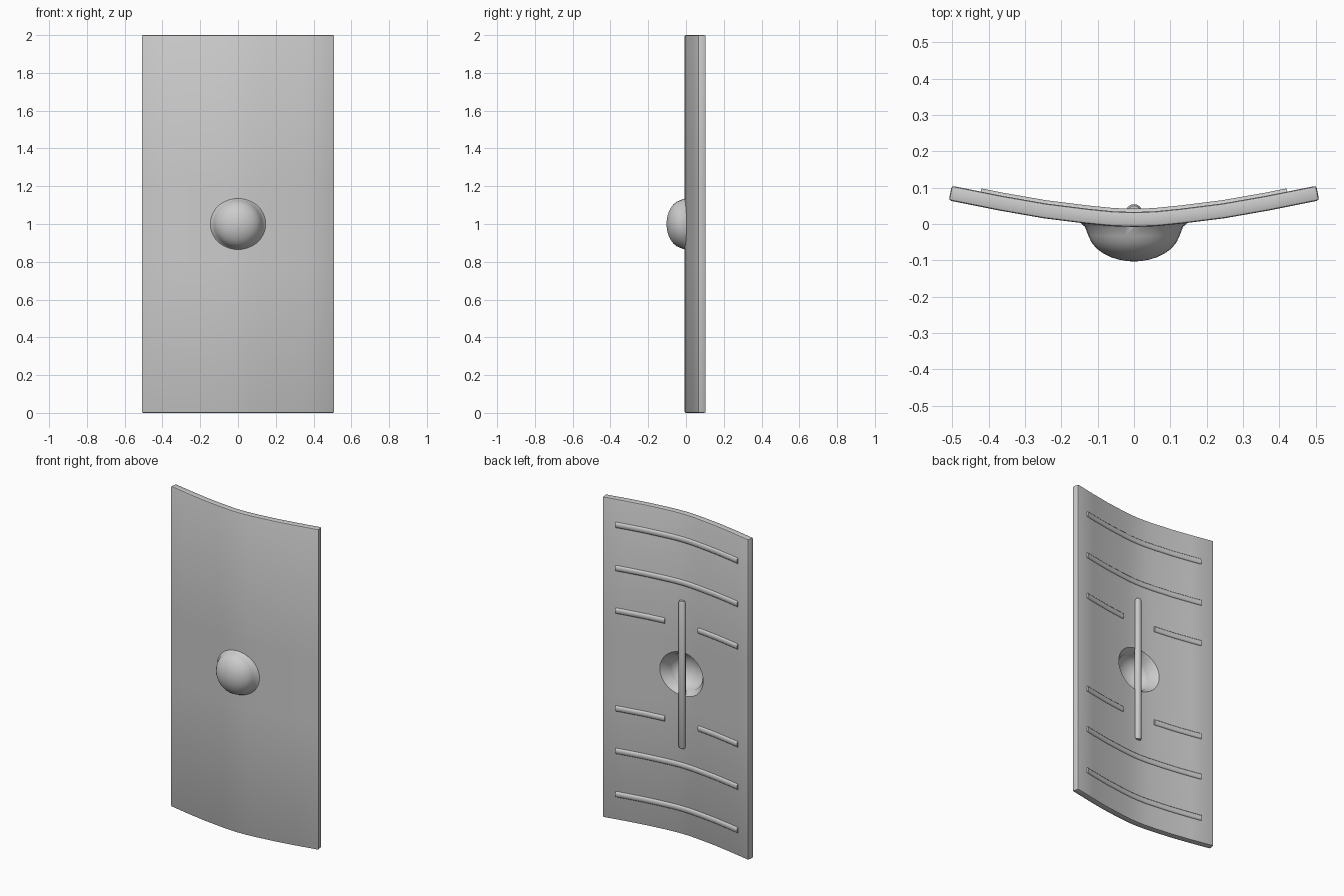
import bpy, bmesh, math
from mathutils import Vector

if "Cube" in bpy.data.objects:
    bpy.data.objects.remove(bpy.data.objects["Cube"])

# Half of the front curve (x, y), mirrored into the full curve
HALF = [(0, -.008), (.06, -.006), (.13, .001), (.25, .016), (.37, .037), (.51, .065)]
FRONT = [(-x, y) for x, y in HALF[:0:-1]] + HALF
THICK = .041


def front_y(x):
    x = abs(x)
    for (x0, y0), (x1, y1) in zip(HALF, HALF[1:]):
        if x <= x1:
            return y0 + (y1 - y0) * (x - x0) / (x1 - x0)
    return HALF[-1][1]


def normal(x):
    e = .05
    a, b = max(x - e, -.51), min(x + e, .51)
    return Vector((-(front_y(b) - front_y(a)), b - a)).normalized()


def offset(x, d):
    return Vector((x, front_y(x))) + normal(x) * d


def make(name, rings, closed=False):
    """Skin a list of equal closed rings; closed joins the last ring to the first."""
    bm = bmesh.new()
    vs = [[bm.verts.new(p) for p in r] for r in rings]
    n = len(vs[0])
    for a, b in zip(vs, vs[1:]):
        for i in range(n):
            bm.faces.new((a[i], a[(i + 1) % n], b[(i + 1) % n], b[i]))
    if not closed:
        bm.faces.new(vs[0])
        bm.faces.new(vs[-1])
    bmesh.ops.recalc_face_normals(bm, faces=bm.faces)
    me = bpy.data.meshes.new(name)
    bm.to_mesh(me)
    bm.free()
    ob = bpy.data.objects.new(name, me)
    bpy.context.collection.objects.link(ob)
    return ob


def smooth(ob, angle=35):
    bpy.ops.object.select_all(action='DESELECT')
    ob.select_set(True)
    bpy.context.view_layer.objects.active = ob
    bpy.ops.object.shade_smooth_by_angle(angle=math.radians(angle))


def apply(ob, mod):
    bpy.context.view_layer.objects.active = ob
    bpy.ops.object.modifier_apply(modifier=mod.name)


def boolean(ob, cutter, op):
    m = ob.modifiers.new("bool", 'BOOLEAN')
    m.operation, m.object, m.solver = op, cutter, 'EXACT'
    apply(ob, m)
    bpy.data.objects.remove(cutter)


def revolve(name, profile, sx=1.0, n=32):
    """Profile of (radius, y) turned about the y axis through the boss centre."""
    return make(name, [[(r * math.cos(2 * math.pi * i / n) * sx, y,
                         1 + r * math.sin(2 * math.pi * i / n)) for i in range(n)]
                       for r, y in profile])


def dome(radius, depth, base):
    return [(radius * math.cos(t), base - depth * math.sin(t))
            for t in (math.radians(a) for a in (0, 12, 24, 36, 48, 60, 70, 80, 87))]


# Curved board, a column of quads for each step of the curve
bm = bmesh.new()
levels = (0, .8, 1.2, 2)
grid = [[[bm.verts.new((p.x, p.y, z)) for p in (Vector((x, y)), offset(x, THICK))]
         for x, y in FRONT] for z in levels]
for k in range(len(levels) - 1):
    for s in (0, 1):
        for i in range(len(FRONT) - 1):
            bm.faces.new((grid[k][i][s], grid[k][i + 1][s], grid[k + 1][i + 1][s], grid[k + 1][i][s]))
    for i in (0, -1):
        bm.faces.new((grid[k][i][0], grid[k][i][1], grid[k + 1][i][1], grid[k + 1][i][0]))
for row in (grid[0], grid[-1]):
    for a, b in zip(row, row[1:]):
        bm.faces.new((a[0], b[0], b[1], a[1]))
bmesh.ops.recalc_face_normals(bm, faces=bm.faces)
me = bpy.data.meshes.new("shield_board")
bm.to_mesh(me)
bm.free()
board = bpy.data.objects.new("shield_board", me)
bpy.context.collection.objects.link(board)
bev = board.modifiers.new("soft_edges", 'BEVEL')
bev.width, bev.segments, bev.angle_limit = .007, 2, math.radians(50)
apply(board, bev)

# Hollow boss: outer dome with a flared foot, then the hollow with a wider mouth
outer = revolve("boss_outer", [(.14, .025), (.15, .006), (.135, -.008)] + dome(.128, .088, -.015)[1:])
boolean(board, outer, 'UNION')
inner = revolve("boss_hollow", [(.165, .075), (.142, .042)] + dome(.113, .088, .002), 1.04)
boolean(board, inner, 'DIFFERENCE')
smooth(board)


# Half-round ribs following the back of the board
def rib(name, x0, x1, z):
    xs = sorted({x0, x1} | {x for x, _ in FRONT if x0 < x < x1})
    rings = []
    for x in xs:
        ring = []
        for h, d in ((-.017, -.008), (-.017, .003), (-.010, .009),
                     (.010, .009), (.017, .003), (.017, -.008)):
            p = offset(x, THICK + d)
            ring.append((p.x, p.y, z + h))
        rings.append(ring)
    smooth(make(name, rings), 50)


for label, flip in (("lower", 1), ("upper", -1)):
    for n, dz in enumerate((.84, .57)):
        rib(f"{label}_long_rib_{n + 1}", -.43, .43, 1 - flip * dz)
    rib(f"{label}_left_short_rib", -.43, -.12, 1 - flip * .305)
    rib(f"{label}_right_short_rib", .12, .43, 1 - flip * .305)

# Upright grip bar across the hollow, with softened ends
grip = make("grip_bar", [[(.021 * s * math.cos(math.pi * i / 5), .037 + .018 * s * math.sin(math.pi * i / 5), z)
                          for i in range(10)]
                         for z, s in ((.54, .75), (.55, 1), (1.45, 1), (1.46, .75))])
smooth(grip, 40)
